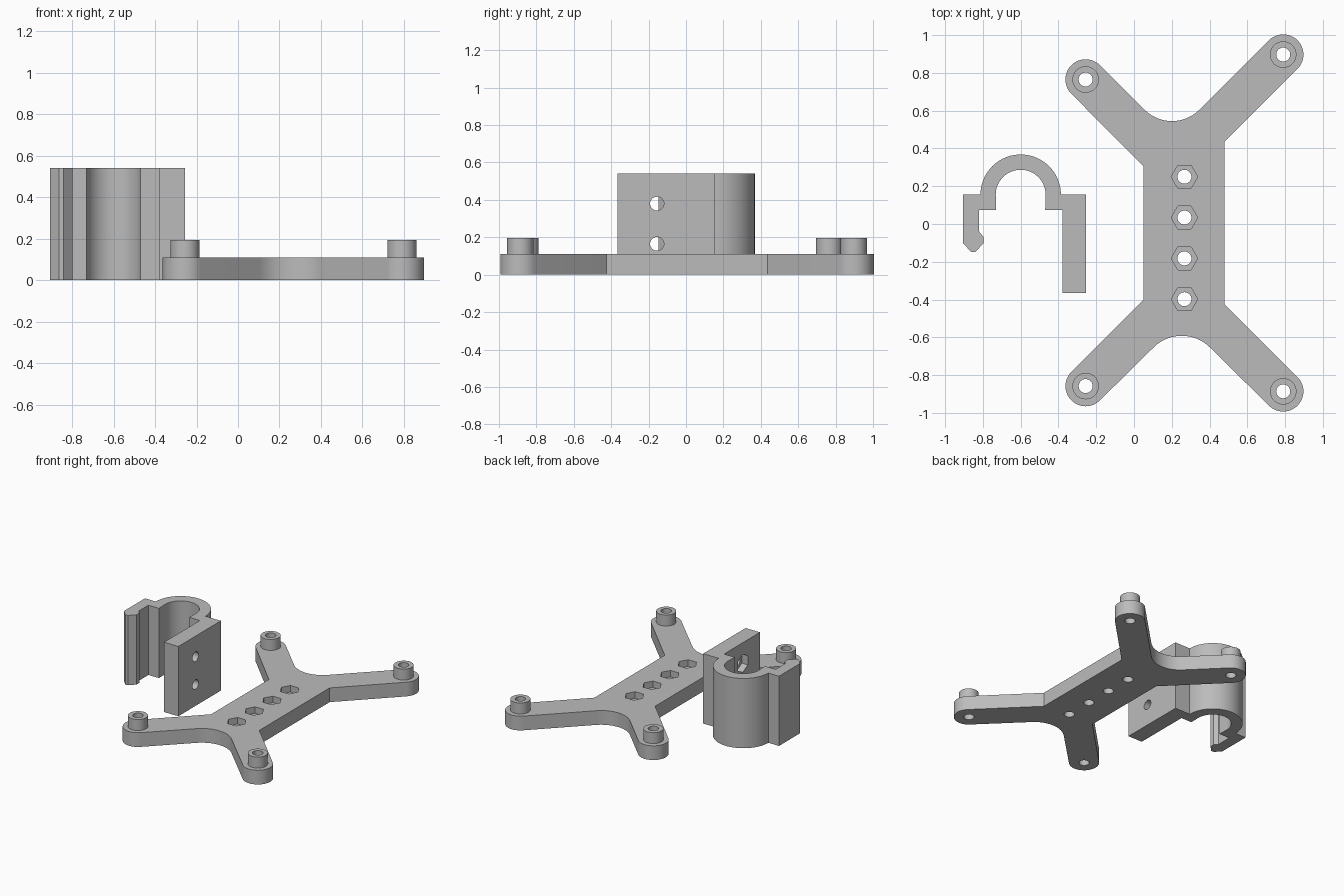
import bpy, bmesh
from math import cos, sin, pi, radians
from mathutils import Matrix, Vector

if "Cube" in bpy.data.objects:
    bpy.data.objects.remove(bpy.data.objects["Cube"])

grey = bpy.data.materials.new("plain grey")
grey.use_nodes = True
colour = (0.5, 0.5, 0.5, 1)
grey.diffuse_color = colour
grey.node_tree.nodes["Principled BSDF"].inputs["Base Color"].default_value = colour

PLATE, BOSS_TOP, CLIP_TOP = 0.11, 0.195, 0.54
HOLE, NUT, POCKET = 0.037, 0.07, 0.05


def arc(cx, cy, r, start, end, n=24):
    angles = [radians(start + (end - start) * i / n) for i in range(n + 1)]
    return [(cx + r * cos(a), cy + r * sin(a)) for a in angles]


def make_object(name, bm):
    bmesh.ops.recalc_face_normals(bm, faces=bm.faces)
    mesh = bpy.data.meshes.new(name)
    bm.to_mesh(mesh)
    bm.free()
    mesh.materials.append(grey)
    obj = bpy.data.objects.new(name, mesh)
    bpy.context.collection.objects.link(obj)
    return obj


def extrude(name, outline, z0, z1):
    bm = bmesh.new()
    face = bm.faces.new([bm.verts.new((x, y, z0)) for x, y in outline])
    out = bmesh.ops.extrude_face_region(bm, geom=[face])
    top = [v for v in out["geom"] if isinstance(v, bmesh.types.BMVert)]
    bmesh.ops.translate(bm, verts=top, vec=(0, 0, z1 - z0))
    return make_object(name, bm)


def prism(bm, start, axis, length, radius, sides, turn=0):
    """Add a prism that runs from start along axis."""
    axis = Vector(axis)
    centre = Vector(start) + axis * length / 2
    rot = axis.to_track_quat('Z', 'Y').to_matrix().to_4x4()
    bmesh.ops.create_cone(bm, cap_ends=True, segments=sides, radius1=radius,
                          radius2=radius, depth=length,
                          matrix=Matrix.Translation(centre) @ rot @ Matrix.Rotation(turn, 4, 'Z'))


def cut(obj, *prisms):
    """Subtract each prism from the object, then remove the cutters."""
    for args in prisms:
        bm = bmesh.new()
        prism(bm, *args)
        cutter = make_object("cutter", bm)
        cutter.hide_render = True
        mod = obj.modifiers.new("cut", 'BOOLEAN')
        mod.operation, mod.solver, mod.object = 'DIFFERENCE', 'EXACT', cutter
        bpy.context.view_layer.objects.active = obj
        bpy.ops.object.modifier_apply(modifier=mod.name)
        bpy.data.objects.remove(cutter)


def smooth(obj):
    bpy.ops.object.select_all(action='DESELECT')
    obj.select_set(True)
    bpy.context.view_layer.objects.active = obj
    bpy.ops.object.shade_smooth_by_angle(angle=radians(30))


# Mounting plate: a spine with four diagonal arms and filleted crotches
END = 0.107
back_right, back_left = (-0.256, 0.765), (0.79, 0.897)
front_right, front_left = (-0.256, -0.858), (0.79, -0.886)
outline = [(0.05, -0.40), (0.05, 0.306)]
outline += arc(*back_right, END, 225, 45)
outline += arc(0.201, 0.75, 0.205, 225, 315)
outline += arc(*back_left, END, 135, -45)
outline += [(0.48, 0.435), (0.48, -0.425)]
outline += arc(*front_left, END, 45, -135)
outline += arc(0.253, -0.804, 0.212, 45, 135)
outline += arc(*front_right, END, -45, -225)
plate = extrude("mounting_plate", outline, 0, PLATE)

up = (0, 0, 1)
corners = [back_right, back_left, front_right, front_left]
cut(plate, *[((x, y, -0.1), up, 0.4, HOLE, 32) for x, y in corners])

# Row of bolt holes with hexagonal nut pockets in the spine
for i in range(4):
    x, y = 0.267, 0.25 - 0.216 * i
    cut(plate, ((x, y, -0.1), up, 0.4, HOLE, 32),
        ((x, y, PLATE - POCKET), up, 0.2, NUT, 6, pi / 6 * 3))
smooth(plate)

# Hollow standoffs on the arm ends
for (x, y), place in zip(corners, ("back_right", "back_left", "front_right", "front_left")):
    standoff = extrude(place + "_standoff", arc(x, y, 0.07, 0, 354, 59), PLATE, BOSS_TOP)
    cut(standoff, ((x, y, 0), up, 0.4, HOLE, 32))
    smooth(standoff)

# Tube clip: bolt flange, round saddle and hooked latch in one profile
profile = [(-0.255, 0.155), (-0.255, -0.365), (-0.378, -0.365), (-0.378, 0.075),
           (-0.47, 0.075)]
profile += arc(-0.6, 0.155, 0.132, 0, 180, 32)
profile += [(-0.73, 0.075), (-0.82, 0.075), (-0.82, -0.04), (-0.797, -0.068),
            (-0.797, -0.103), (-0.84, -0.147), (-0.862, -0.147), (-0.905, -0.103),
            (-0.905, 0.155)]
profile += arc(-0.6, 0.155, 0.213, 180, 0, 40)
clip = extrude("tube_clip", profile, 0, CLIP_TOP)

# Two bolt holes through the flange, with nut pockets on its inner face
for z in (0.165, 0.38):
    cut(clip, ((-0.45, -0.155, z), (1, 0, 0), 0.3, HOLE, 32),
        ((-0.45, -0.155, z), (1, 0, 0), 0.072 + POCKET, NUT, 6))
smooth(clip)
